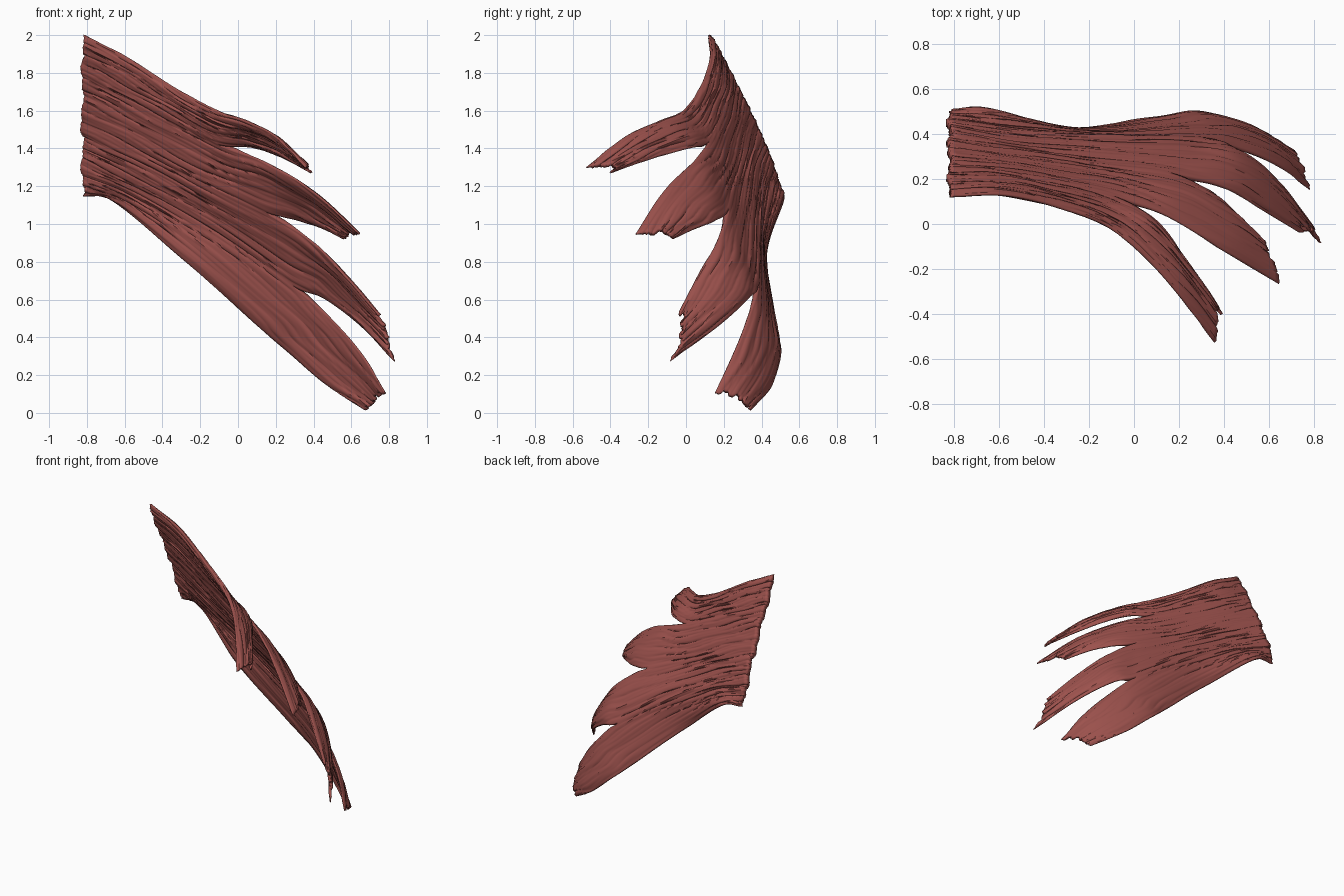
import bpy, bmesh, math, random
from mathutils import Vector

random.seed(4)
if "Cube" in bpy.data.objects:
    bpy.data.objects.remove(bpy.data.objects["Cube"])

COLS, BODY_ROWS, TIP_ROWS = 32, 36, 36      # columns per strip, rows per zone
THICKNESS = 0.034

# Long fibre lines of the undivided sheet, top to bottom, ending at the slits
body = [
    [(-.82, .12, 2.0), (-.6, .13, 1.89), (-.36, .08, 1.735), (-.12, -.01, 1.605)],
    [(-.82, .23, 1.79), (-.6, .22, 1.68), (-.34, .17, 1.56), (-.1, .115, 1.43)],
    [(-.82, .35, 1.55), (-.52, .3, 1.42), (-.17, .25, 1.23), (.15, .215, 1.07)],
    [(-.82, .44, 1.34), (-.5, .39, 1.2), (-.1, .37, .97), (.29, .37, .68)],
    [(-.82, .5, 1.15), (-.66, .515, 1.12), (-.3, .42, .82), (.1, .475, .465)],
]
# Upper and lower edge of each finger beyond the slits
fingers = [
    ([(.05, -.15, 1.54), (.2, -.32, 1.46), (.36, -.53, 1.3)],
     [(.08, .03, 1.405), (.24, -.17, 1.35), (.39, -.4, 1.27)]),
    ([(.13, .04, 1.33), (.4, -.12, 1.17), (.65, -.27, .94)],
     [(.33, .15, 1.015), (.45, .05, .975), (.56, -.07, .92)]),
    ([(.4, .16, .9), (.56, .07, .74), (.74, -.04, .53)],
     [(.46, .33, .605), (.65, .17, .46), (.83, -.09, .27)]),
    ([(.5, .32, .49), (.67, .24, .29), (.78, .15, .1)],
     [(.28, .5, .31), (.48, .45, .14), (.68, .34, .01)]),
]
body = [[Vector(p) for p in line] for line in body]
fingers = [[[Vector(p) for p in edge] for edge in pair] for pair in fingers]


def spline(points, t):
    """Smooth curve through the points; t counts points from the first."""
    p = [2 * points[0] - points[1]] + points + [2 * points[-1] - points[-2]]
    i = min(max(int(t), 0), len(points) - 2)
    f = t - i
    a, b, c, d = p[i:i + 4]
    return b + f * (c - a + f * (2 * a - 5 * b + 4 * c - d
                                 + f * (3 * (b - c) + d - a))) / 2


# Each body line aims at the mean of the finger edges it splits into
lines = []
for i, line in enumerate(body):
    heads = []
    if i > 0:
        heads.append(fingers[i - 1][1][0])
    if i < len(fingers):
        heads.append(fingers[i][0][0])
    lines.append(line + [sum(heads, Vector()) / len(heads)])


def body_point(u, t):
    return spline([spline(line, t) for line in lines], u)


def finger_point(strip, s, t):
    """Loft between two finger edges, starting from the body's own curvature."""
    ends = [spline(body[strip + k] + fingers[strip][k], t) for k in (0, 1)]
    root = body[strip][-1].lerp(body[strip + 1][-1], s)
    curve = body_point(strip + s, 3) - root
    w = (t - 3) / 3
    swell = Vector((.35, .85, .2)) * .035 * math.sin(math.pi * s) * w
    return ends[0].lerp(ends[1], s) + curve * (1 - w) + swell


def fibres(u, t):
    """Height of the fibre ridges that run along the sheet."""
    v = u + .05 * math.sin(1.7 * t + u) + .02 * math.sin(4 * t + 9 * u)
    fade = .6 + .4 * math.sin(2.3 * t + 5 * u)
    return (.0022 * math.sin(19 * v) + .0026 * math.sin(43 * v + 1.3 * t) * fade
            + .0018 * math.sin(71 * v - t))


def taper(distance):
    """Thickness share at a distance from a free edge."""
    return min(1, .25 + 6 * distance)


bm = bmesh.new()
verts, info = {}, []


def vertex(key, co, u, t, weight):
    if key not in verts:
        verts[key] = bm.verts.new(co)
        info.append((u, t, weight))
    return verts[key]


def add_faces(grid):
    for r0, r1 in zip(grid, grid[1:]):
        for j in range(len(r0) - 1):
            bm.faces.new((r0[j], r1[j], r1[j + 1], r0[j + 1]))


# Undivided sheet, with a ragged attached border
total = COLS * len(fingers)
ragged = [.007 * math.sin(c * .17) + .005 * math.sin(c * .41 + 1)
          + random.uniform(-.003, .003) for c in range(total + 1)]
grid = []
for r in range(BODY_ROWS + 1):
    t = 3 * r / BODY_ROWS
    row = []
    for c in range(total + 1):
        u = c / COLS
        co = body_point(u, t)
        co.x += ragged[c] * max(0, 1 - t * 2)
        row.append(vertex((c, r), co, u, t, taper(min(u, len(fingers) - u))))
    grid.append(row)
add_faces(grid)

# Four fingers with torn tips
last = len(fingers) - 1
for strip in range(len(fingers)):
    tear, tears = 0, []
    for c in range(COLS + 1):
        if c % 4 == 0:
            tear = random.uniform(0, .16)
        corner = c < 4 or c > COLS - 4
        tears.append((0 if corner else tear) + random.uniform(0, .04))
    grid = [[verts[strip * COLS + c, BODY_ROWS] for c in range(COLS + 1)]]
    for r in range(1, TIP_ROWS + 1):
        w = r / TIP_ROWS
        row = []
        for c in range(COLS + 1):
            s = c / COLS
            t = 3 + 3 * w - tears[c] * w ** 4
            weight = taper(min(s, 1 - s))
            outer = strip == 0 and s < .5 or strip == last and s > .5
            if not outer:
                weight = 1 + (weight - 1) * min(1, 4 * w)
            weight *= 1 - .4 * w ** 3
            row.append(vertex((strip, c, BODY_ROWS + r),
                              finger_point(strip, s, t), strip + s, t, weight))
        grid.append(row)
    add_faces(grid)

# Raise the fibre ridges along the surface normals
bm.normal_update()
moves = [v.normal * fibres(u, t) for v, (u, t, w) in zip(bm.verts, info)]
for v, move in zip(bm.verts, moves):
    v.co += move
for f in bm.faces:
    f.smooth = True

mesh = bpy.data.meshes.new("muscle_sheet")
bm.to_mesh(mesh)
bm.free()
sheet = bpy.data.objects.new("muscle_sheet", mesh)
bpy.context.collection.objects.link(sheet)

# Thickness that thins toward the free edges
group = sheet.vertex_groups.new(name="thickness")
for i, (u, t, weight) in enumerate(info):
    group.add([i], weight, 'REPLACE')
solid = sheet.modifiers.new("thickness", 'SOLIDIFY')
solid.thickness = THICKNESS
solid.offset = 0
solid.vertex_group = group.name

# Dull red flesh
flesh = bpy.data.materials.new("muscle_red")
flesh.use_nodes = True
colour = (.34, .085, .075, 1)
flesh.diffuse_color = colour
shader = flesh.node_tree.nodes["Principled BSDF"]
shader.inputs["Base Color"].default_value = colour
shader.inputs["Roughness"].default_value = .7
mesh.materials.append(flesh)

bpy.context.view_layer.objects.active = sheet
sheet.select_set(True)
bpy.ops.object.shade_smooth_by_angle(angle=math.radians(50))
